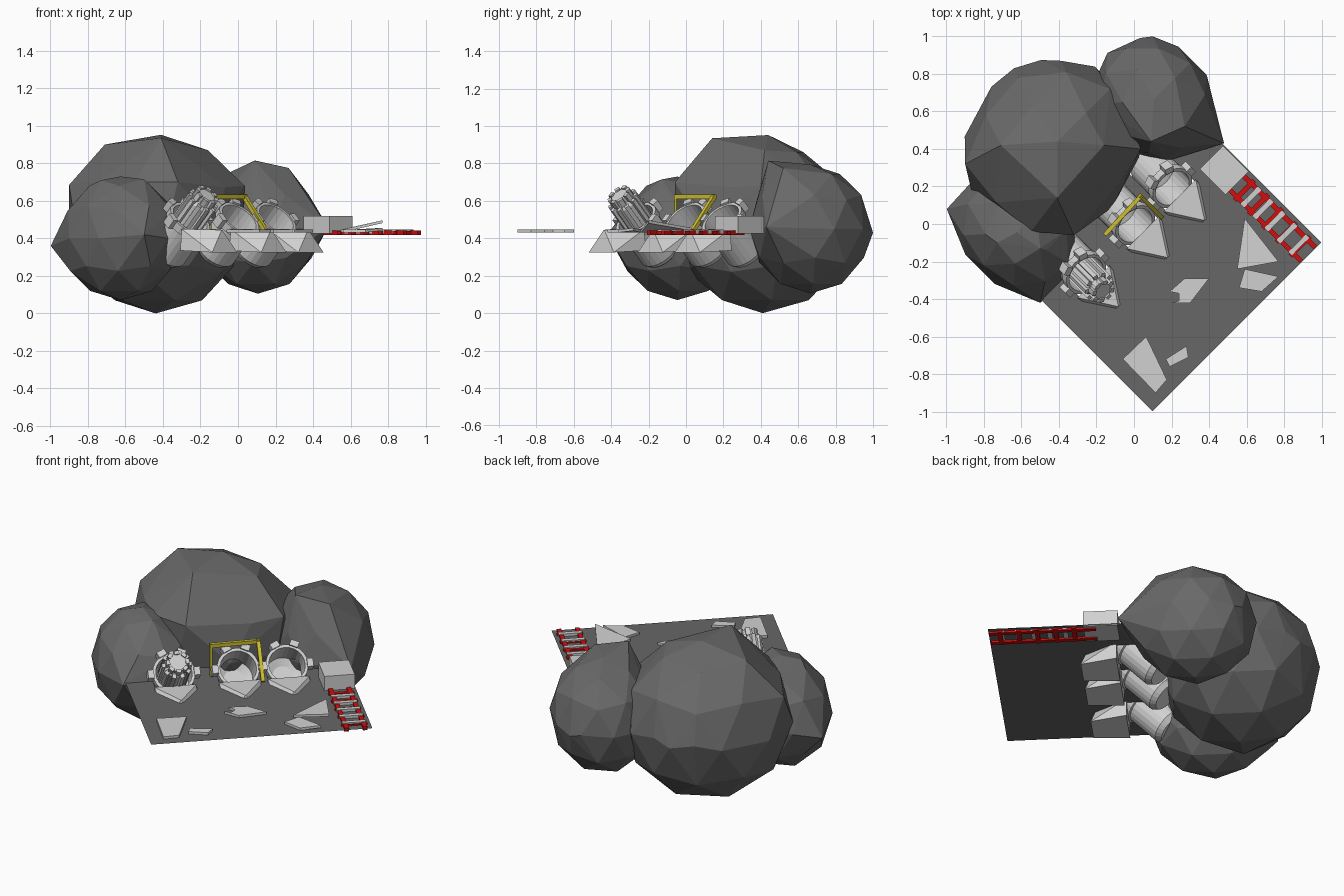
import bpy, bmesh, math
from mathutils import Matrix, Vector

if "Cube" in bpy.data.objects:
    bpy.data.objects.remove(bpy.data.objects["Cube"])

# Everything is laid out square-on, then turned 45 degrees about z
TURN = Matrix.Rotation(math.radians(45), 4, 'Z')


def mat(name, r, g, b):
    m = bpy.data.materials.new(name)
    m.diffuse_color = (r, g, b, 1)
    m.use_nodes = True
    m.node_tree.nodes["Principled BSDF"].inputs["Base Color"].default_value = m.diffuse_color
    return m


ROCK = mat("rock grey", 0.14, 0.14, 0.14)
FLOOR = mat("floor grey", 0.135, 0.135, 0.135)
PALE = mat("pale grey", 0.64, 0.64, 0.64)
RED = mat("red", 0.65, 0.004, 0.004)
YELLOW = mat("yellow", 0.62, 0.53, 0.03)


def finish(name, bm, material, local=Matrix(), world=TURN):
    bmesh.ops.recalc_face_normals(bm, faces=bm.faces)
    me = bpy.data.meshes.new(name)
    bm.to_mesh(me)
    bm.free()
    me.transform(world @ local)
    me.materials.append(material)
    ob = bpy.data.objects.new(name, me)
    bpy.context.collection.objects.link(ob)
    return ob


def add_box(bm, lo, hi, rot=Matrix()):
    lo, hi = Vector(lo), Vector(hi)
    m = rot @ Matrix.Translation((lo + hi) / 2) @ Matrix.Diagonal((*(hi - lo), 1))
    bmesh.ops.create_cube(bm, size=1, matrix=m)


def hull(bm, pts):
    for p in pts:
        bm.verts.new(p)
    res = bmesh.ops.convex_hull(bm, input=bm.verts[:])
    junk = [g for g in res["geom_interior"] if isinstance(g, bmesh.types.BMVert)]
    bmesh.ops.delete(bm, geom=junk, context='VERTS')


def rock(name, centre, radii, extra=()):
    # Low-poly boulder (turned frame), pulled out to extra points (world axes)
    bm = bmesh.new()
    m = TURN @ Matrix.Translation(centre) @ Matrix.Diagonal((*radii, 1))
    bmesh.ops.create_icosphere(bm, subdivisions=2, radius=1, matrix=m)
    hull(bm, extra)
    finish(name, bm, ROCK, world=Matrix())


def lathe(bm, profile, n):
    rings = [[bm.verts.new((r * math.cos(a), r * math.sin(a), z))
              for a in (2 * math.pi * i / n for i in range(n))] for r, z in profile]
    for a, b in zip(rings, rings[1:]):
        for i in range(n):
            bm.faces.new((a[i], a[(i + 1) % n], b[(i + 1) % n], b[i]))
    bm.faces.new(rings[0])
    bm.faces.new(rings[-1])


def ribs(bm, n, r0, r1, half, z0, z1):
    for i in range(n):
        add_box(bm, (r0, -half, z0), (r1, half, z1), Matrix.Rotation(2 * math.pi * i / n, 4, 'Z'))


def bar(bm, a, b, w):
    a, b = Vector(a), Vector(b)
    m = Matrix.Translation((a + b) / 2) @ (b - a).to_track_quat('Z', 'X').to_matrix().to_4x4()
    bmesh.ops.create_cube(bm, size=1, matrix=m @ Matrix.Diagonal((w, w, (b - a).length + w, 1)))


# Boulders behind the platform
rock("big_boulder", (-0.02, 0.6, 0.465), (0.49, 0.455, 0.465),
     [(-0.41, 0.14, 0.935), (-0.41, 0.44, 0.952), (-0.71, 0.42, 0.9), (-0.16, 0.42, 0.87),
      (-0.9, 0.32, 0.685), (0.035, 0.4, 0.68), (-0.32, -0.06, 0.7), (-0.55, -0.04, 0.7),
      (-0.39, 0.87, 0.5), (-0.64, 0.83, 0.5)])
rock("right_boulder", (0.545, 0.395, 0.45), (0.305, 0.35, 0.345),
     [(0.48, 0.43, 0.46), (0.09, 0.44, 0.815), (0.27, 0.52, 0.775), (0.1, 1.0, 0.43)])
rock("left_boulder", (-0.475, 0.41, 0.4), (0.29, 0.36, 0.33),
     [(-0.5, -0.42, 0.42), (-0.998, 0.08, 0.36), (-0.4, -0.28, 0.4), (-0.5, -0.13, 0.715),
      (-0.73, -0.1, 0.71)])

# Thin floor with notches for the tubes
TUBES = (-0.37, 0.0, 0.28)
bm = bmesh.new()
outline = [(-0.636, -0.775), (0.636, -0.775), (0.636, 0.15)]
for u in reversed(TUBES):
    outline += [(u + 0.11, 0.22), (u + 0.11, -0.09), (u - 0.11, -0.09), (u - 0.11, 0.22)]
outline.append((-0.636, 0.15))
bm.faces.new([bm.verts.new((x, y, 0.43)) for x, y in outline])
floor = finish("floor", bm, FLOOR)

# Launch tubes, each with a rim, clamps and a wedge foot
for k, u in enumerate(TUBES):
    place = Matrix.Translation((u, -0.01, 0.505)) @ Matrix.Rotation(math.radians(45), 4, 'X')
    bm = bmesh.new()
    lathe(bm, [(0.09, -0.28), (0.112, -0.25), (0.112, -0.05), (0.122, -0.045), (0.122, 0),
               (0.104, 0), (0.104, -0.17), (0.06, -0.19)], 24)
    finish("launch_tube_%d" % k, bm, PALE, place)

    bm = bmesh.new()
    for deg in (0, 65, 115, 180):
        add_box(bm, (0.115, -0.025, -0.05), (0.15, 0.025, 0.012),
                Matrix.Rotation(math.radians(deg), 4, 'Z'))
    finish("tube_clamps_%d" % k, bm, PALE, place)

    bm = bmesh.new()
    hull(bm, [(s * x, y, z) for s in (-1, 1) for x, y, z in
              ((0.095, -0.27, 0.325), (0.13, -0.065, 0.335), (0.12, -0.065, 0.45),
               (0.002, -0.25, 0.445))])
    finish("wedge_foot_%d" % k, bm, PALE, Matrix.Translation((u, 0, 0)))

# Ribbed round sticking out of the left tube
bm = bmesh.new()
lathe(bm, [(0.072, -0.16), (0.072, 0.12), (0.055, 0.145), (0.055, 0.175)], 16)
ribs(bm, 10, 0.06, 0.086, 0.012, -0.14, 0.14)
ribs(bm, 8, 0.045, 0.066, 0.014, 0.14, 0.185)
finish("loaded_round", bm, PALE, Matrix.Translation((TUBES[0], -0.01, 0.505))
       @ Matrix.Rotation(math.radians(45), 4, 'X'))

# Yellow hoist frame over the middle tube
bm = bmesh.new()
bar(bm, (-0.14, 0.07, 0.622), (0.13, 0.08, 0.622), 0.022)
bar(bm, (0.13, 0.08, 0.622), (0.13, -0.07, 0.45), 0.022)
bar(bm, (-0.143, 0.07, 0.622), (-0.143, 0.07, 0.37), 0.014)
finish("hoist_frame", bm, YELLOW)

# Crate in the corner
bm = bmesh.new()
add_box(bm, (0.455, -0.235, 0.425), (0.63, -0.04, 0.52))
finish("crate", bm, PALE)

# Red ladder lying on the floor, with pale rungs
bm = bmesh.new()
for x in (0.49, 0.595):
    add_box(bm, (x - 0.013, -0.77, 0.418), (x + 0.013, -0.165, 0.441))
for i in range(5):
    y = -0.29 - i * 0.105
    add_box(bm, (0.468, y - 0.013, 0.42), (0.617, y + 0.013, 0.438))
finish("ladder_rails", bm, RED)
bm = bmesh.new()
for i in range(5):
    y = -0.34 - i * 0.09
    add_box(bm, (0.475, y - 0.014, 0.425), (0.61, y + 0.014, 0.446))
finish("ladder_rungs", bm, PALE)

# Broken slabs scattered on the floor (world x, y, rise)
SLABS = [
    [(0.59, 0.03, 0.01), (0.77, -0.2, 0.05), (0.55, -0.24, 0)],
    [(0.59, -0.24, 0), (0.77, -0.28, 0.01), (0.68, -0.36, 0), (0.56, -0.34, 0)],
    [(0.27, -0.29, 0), (0.4, -0.29, 0), (0.3, -0.42, 0), (0.2, -0.42, 0), (0.24, -0.41, 0),
     (0.24, -0.37, 0), (0.19, -0.36, 0)],
    [(0.065, -0.6, 0), (0.175, -0.83, 0), (0.115, -0.9, 0), (-0.06, -0.72, 0)],
    [(0.28, -0.65, 0), (0.29, -0.71, 0), (0.19, -0.76, 0), (0.17, -0.72, 0)],
]
for k, pts in enumerate(SLABS):
    bm = bmesh.new()
    face = bm.faces.new([bm.verts.new((x, y, 0.431 + z)) for x, y, z in pts])
    res = bmesh.ops.extrude_face_region(bm, geom=[face])
    bmesh.ops.translate(bm, vec=(0, 0, 0.015),
                        verts=[g for g in res["geom"] if isinstance(g, bmesh.types.BMVert)])
    finish("broken_slab_%d" % k, bm, PALE, world=Matrix())
